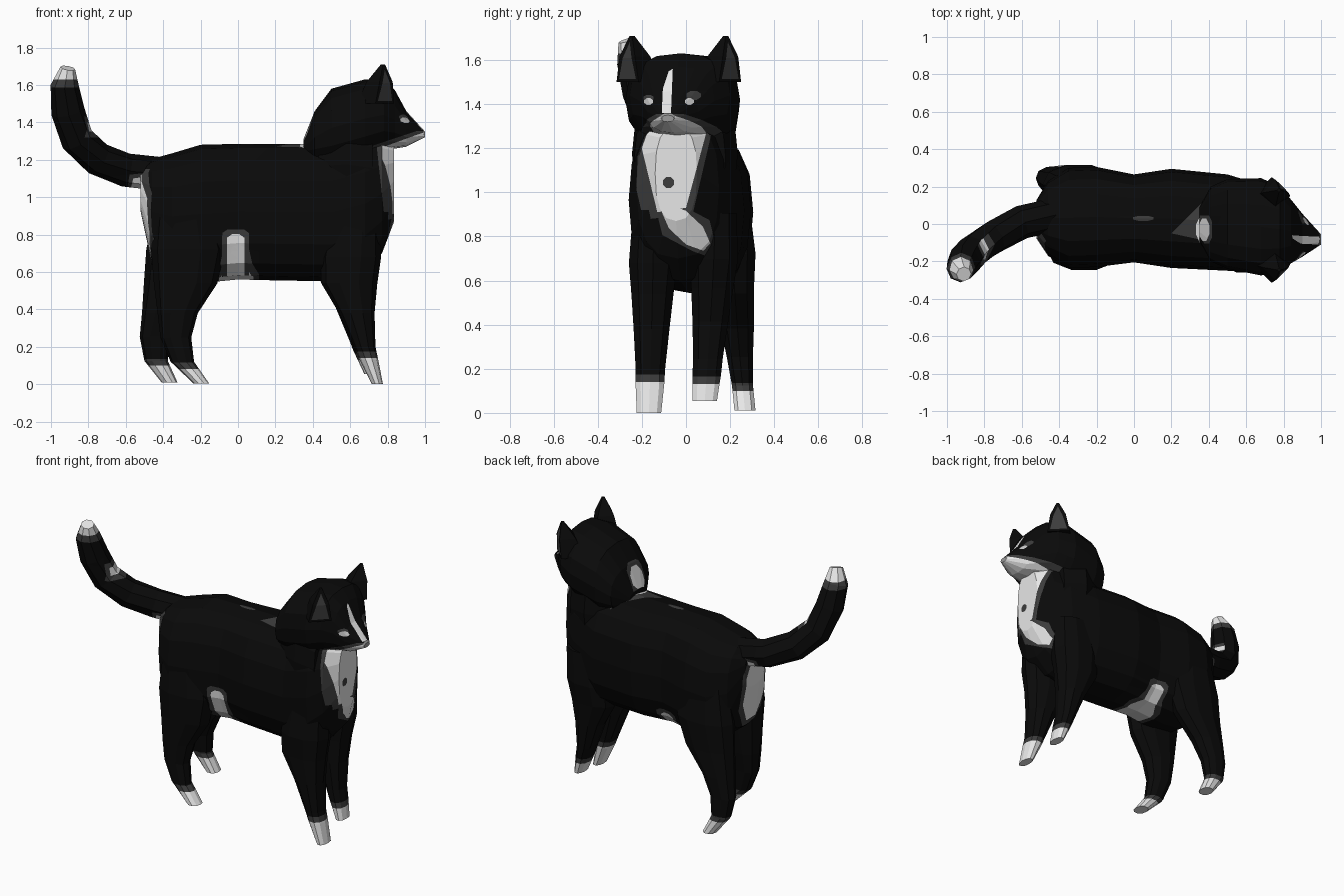
import bpy, bmesh, math
from mathutils import Vector

if "Cube" in bpy.data.objects:
    bpy.data.objects.remove(bpy.data.objects["Cube"])

COLOURS = {"black fur": .003, "dark grey fur": .045, "white fur": .8, "grey nose": .32, "pale eye": .6}
BLACK, GREY, WHITE, NOSE, EYE = range(5)
mats = []
for label, g in COLOURS.items():
    mats.append(bpy.data.materials.new(label))
    mats[-1].diffuse_color = (g, g, g, 1)


def loft(sections, sides, power=2.0):
    """Skin rings given as (centre, half-axis U, half-axis V)."""
    bm = bmesh.new()
    rings = []
    for c, u, v in sections:
        ring = []
        for i in range(sides):
            a = 2 * math.pi * i / sides
            ca, sa = math.cos(a), math.sin(a)
            k = 2 / power
            ring.append(bm.verts.new(c + u * math.copysign(abs(ca) ** k, ca) + v * math.copysign(abs(sa) ** k, sa)))
        rings.append(ring)
    for a, b in zip(rings, rings[1:]):
        for i in range(sides):
            j = (i + 1) % sides
            bm.faces.new((a[i], a[j], b[j], b[i]))
    bm.faces.new(rings[0])
    bm.faces.new(rings[-1])
    bmesh.ops.recalc_face_normals(bm, faces=bm.faces)
    return bm


def along_x(rows):
    """Rings from rows of x, y low, y high, z low, z high."""
    return [(Vector((x, (a + b) / 2, (c + d) / 2)), Vector((0, (b - a) / 2, 0)), Vector((0, 0, (d - c) / 2)))
            for x, a, b, c, d in rows]


def oval(cx, cy, rx, ry, tilt=0):
    out = []
    for i in range(8):
        a = math.pi * (i + .5) / 4
        x, y = rx * math.cos(a), ry * math.sin(a)
        out.append((cx + x * math.cos(tilt) - y * math.sin(tilt), cy + x * math.sin(tilt) + y * math.cos(tilt)))
    return out


def rect(x0, x1, y0, y1):
    return [(x0, y0), (x1, y0), (x1, y1), (x0, y1)]


def grow(pts, d):
    cx, cy = (sum(p[k] for p in pts) / len(pts) for k in (0, 1))
    return [(x + math.copysign(d, x - cx), y + math.copysign(d, y - cy)) for x, y in pts]


def paint(bm, pts, axis, sign, mat):
    """Cut a convex outline, projected along an axis, into the faces and colour it."""
    i, j = [k for k in range(3) if k != axis]
    lo = [min(p[k] for p in pts) for k in (0, 1)]
    hi = [max(p[k] for p in pts) for k in (0, 1)]

    def faces():
        bm.normal_update()
        res = []
        for f in bm.faces:
            if sign and f.normal[axis] * sign < 0.28:
                continue
            xs, ys = [v.co[i] for v in f.verts], [v.co[j] for v in f.verts]
            if max(xs) > lo[0] and min(xs) < hi[0] and max(ys) > lo[1] and min(ys) < hi[1]:
                res.append(f)
        return res
    edges = list(zip(pts, pts[1:] + pts[:1]))
    for p, q in edges:
        fs = faces()
        geom = fs + list({e for f in fs for e in f.edges}) + list({v for f in fs for v in f.verts})
        co, no = Vector(), Vector()
        co[i], co[j] = p
        no[i], no[j] = q[1] - p[1], p[0] - q[0]
        if geom:
            bmesh.ops.bisect_plane(bm, geom=geom, dist=1e-5, plane_co=co, plane_no=no.normalized())
    for f in faces():
        c = f.calc_center_median()
        s = [(q[0] - p[0]) * (c[j] - p[1]) - (q[1] - p[1]) * (c[i] - p[0]) for p, q in edges]
        if all(x >= 0 for x in s) or all(x <= 0 for x in s):
            f.material_index = mat


def patch(bm, polys, axis, sign, border=.03):
    """White markings with a dark grey border."""
    for p in polys:
        paint(bm, grow(p, border), axis, sign, GREY)
    for p in polys:
        paint(bm, p, axis, sign, WHITE)


def finish(name, bm):
    me = bpy.data.meshes.new(name)
    bm.to_mesh(me)
    bm.free()
    for m in mats:
        me.materials.append(m)
    bpy.context.collection.objects.link(bpy.data.objects.new(name, me))


# body with bib, flank, belly, rump and nape markings
body = loft(along_x([
    (-.52, -.08, .13, .92, 1.15), (-.46, -.17, .23, .64, 1.205), (-.35, -.235, .3, .56, 1.235),
    (-.2, -.23, .305, .54, 1.28), (0, -.205, .265, .56, 1.285), (.2, -.235, .295, .555, 1.285),
    (.5, -.25, .265, .55, 1.285), (.68, -.26, .21, .6, 1.33), (.77, -.225, .15, .7, 1.34),
    (.835, -.14, .05, .87, 1.3)]), 16, 2.5)
patch(body, [[(.765, 1.3), (.87, 1.3), (.87, .95), (.81, .95)]], 1, -1)
patch(body, [[(-.225, 1.3), (.1, 1.3), (0, .93), (-.13, .91)], oval(0, .84, .14, .06, -.75)], 0, 1)
paint(body, oval(-.08, 1.045, .027, .027), 0, 1, GREY)
patch(body, [oval(-.01, 0, .1, .17)], 2, -1)
for side, top in ((-1, .77), (1, .64)):
    patch(body, [rect(-.06, .035, .5, top), oval(-.0125, top, .05, .035)], 1, side, .025)
patch(body, [oval(-.01, .9, .13, .24)], 0, -1)
paint(body, oval(.05, .03, .06, .015), 2, 1, GREY)
paint(body, [(.2, -.05), (.43, -.1), (.43, .18)], 2, 1, GREY)
paint(body, oval(.365, -.03, .035, .075), 2, 1, WHITE)
finish("body", body)

# neck filling the space between shoulders and cheeks
finish("neck", loft(along_x([(.43, -.17, .17, .95, 1.38), (.58, -.245, .235, .95, 1.4),
                             (.72, -.235, .18, .95, 1.36)]), 16, 3))

# head with white jaw, blaze, nose and eyes
head = loft(along_x([
    (.35, -.09, .09, 1.22, 1.31), (.41, -.2, .2, 1.18, 1.46), (.5, -.24, .24, 1.16, 1.58),
    (.68, -.275, .245, 1.21, 1.63), (.78, -.255, .2, 1.25, 1.63), (.84, -.21, .13, 1.26, 1.57),
    (.9, -.175, .055, 1.27, 1.46), (1, -.11, -.055, 1.32, 1.35)]), 16, 2.45)
for mat, d in ((GREY, .02), (WHITE, 0)):
    paint(head, [(.74 - d, 1.1), (1.02, 1.1), (1.02, 1.355), (.96, 1.335 + d), (.74 - d, 1.255 + d)], 1, 0, mat)
paint(head, [(-.11, 1.36), (-.068, 1.36), (-.06, 1.56), (-.078, 1.55), (-.105, 1.47)], 0, 1, WHITE)
paint(head, oval(-.083, 1.34, .035, .02), 0, 1, NOSE)
paint(head, oval(.035, 1.44, .035, .022), 0, 1, GREY)
paint(head, oval(-.17, 1.428, .025, .015), 0, 1, GREY)
for y in (-.17, .015):
    paint(head, oval(y, 1.412, .022, .016), 0, 1, EYE)
patch(head, [oval(.375, -.03, .03, .065)], 2, 1, .015)
finish("head", head)

# ears: four-sided cones with an inset grey panel facing forward and outward
for side, y in ((-1, -.215), (1, .15)):
    ear = loft([(Vector((.735 + .04 * t, y + side * .03 * t, 1.5 + .21 * t)),
                 Vector((w, 0, 0)), Vector((0, w, 0))) for t, w in ((0, .1), (.55, .07), (1, .011))], 4)
    facing = Vector((.7, side * .7, 0))
    panel = [f for f in ear.faces if f.normal.dot(facing) > .8]
    bmesh.ops.inset_region(ear, faces=panel, thickness=.022)
    for f in panel:
        f.material_index = GREY
    finish("right_ear" if side < 0 else "left_ear", ear)

# tail, swept along a curved path
path = [Vector(p) for p in ((-.42, .05, 1.125), (-.6, .01, 1.145), (-.75, -.07, 1.205), (-.86, -.145, 1.31),
                            (-.91, -.2, 1.46), (-.927, -.24, 1.6), (-.91, -.268, 1.69))]
rings = []
for k, p in enumerate(path):
    t = (path[min(k + 1, len(path) - 1)] - path[max(k - 1, 0)]).normalized()
    u = Vector((0, 1, 0)).cross(t).normalized()
    r = .09 if k < 5 else .075 if k == 5 else .04
    rings.append((p, u * r, t.cross(u) * r))
tail = loft(rings, 8)
paint(tail, rect(-1.1, -.7, 1.585, 1.63), 1, 0, GREY)
paint(tail, rect(-1.1, -.7, 1.63, 1.8), 1, 0, WHITE)
patch(tail, [rect(-.19, -.07, 1.35, 1.4)], 0, 1)
patch(tail, [[(-.58, 1.02), (-.42, .96), (-.42, 1.12), (-.56, 1.1)]], 1, 0, .02)
finish("tail", tail)

# leg profiles: z, back x, front x, half width
FRONT = [(.9, .48, .76, .1), (.68, .44, .765, .115), (.54, .445, .745, .1), (.38, .54, .73, .085),
         (.2, .62, .735, .07), (.13, .65, .75, .068), (0, .715, .775, .058)]
HIND = [(.95, -.44, -.13, .09), (.72, -.465, -.07, .11), (.54, -.45, -.11, .09), (.38, -.43, -.215, .078),
        (.25, -.415, -.25, .062), (.12, -.36, -.235, .05), (.005, -.24, -.155, .05)]


def leg(name, rows, y_top, y_foot, step, lift, cuff):
    """Leg leaning from y_top to y_foot, its lower part stepped along x."""
    out = []
    for z, x0, x1, hy in rows:
        f = (1 - z) ** 1.5
        out.append((Vector(((x0 + x1) / 2 + step * f, y_top + (y_foot - y_top) * f, z + lift * (1 - z))),
                    Vector(((x1 - x0) / 2, 0, 0)), Vector((0, hy, 0))))
    bm = loft(out, 10, 2.2)
    paint(bm, rect(-1, 1, cuff, cuff + .035), 1, 0, GREY)
    paint(bm, rect(-1, 1, -.1, cuff), 1, 0, WHITE)
    finish(name, bm)


leg("right_front_leg", FRONT, -.145, -.168, 0, 0, .14)
leg("left_front_leg", FRONT, .135, .085, -.04, .055, .13)
leg("right_hind_leg", HIND, -.135, -.168, 0, 0, .08)
leg("left_hind_leg", HIND, .2, .268, -.17, .005, .1)

for m in bpy.data.materials:
    if m.users and not m.is_grease_pencil:
        m.use_nodes = True
        m.node_tree.nodes["Principled BSDF"].inputs["Base Color"].default_value = m.diffuse_color
